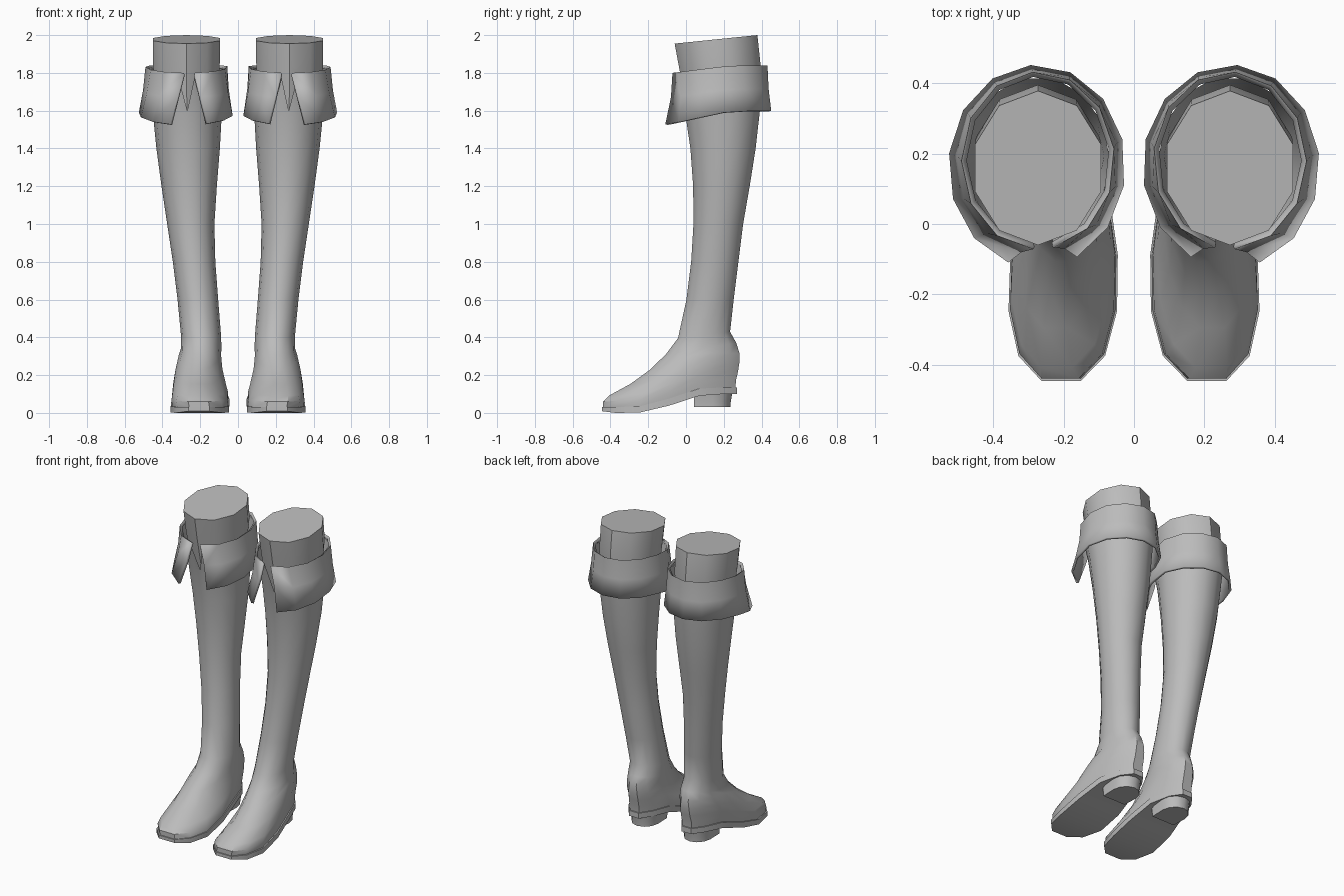
import bpy, bmesh, math

if "Cube" in bpy.data.objects:
    bpy.data.objects.remove(bpy.data.objects["Cube"])

N = 14  # sides of the boot

grey = bpy.data.materials.new("boot_grey")
grey.diffuse_color = (0.5, 0.5, 0.5, 1)
grey.use_nodes = True
grey.node_tree.nodes["Principled BSDF"].inputs["Base Color"].default_value = grey.diffuse_color


def lerp(a, b, t):
    return a + (b - a) * t


def profile(points, y):
    """Piecewise linear height along the length of the foot."""
    if y <= points[0][0]:
        return points[0][1]
    for (ya, za), (yb, zb) in zip(points, points[1:]):
        if y <= yb:
            return lerp(za, zb, (y - ya) / (yb - ya))
    return points[-1][1]


SOLE_TOP = [(-0.45, 0.03), (-0.2, 0.035), (0.03, 0.12), (0.1, 0.135), (0.3, 0.135)]
SOLE_BASE = [(-0.45, 0.01), (-0.4, 0.0), (-0.2, 0.002), (0.03, 0.078), (0.1, 0.1), (0.3, 0.1)]


def ring(yf, yb, xf, xb, wf, wb, zf, zb, base=None, n=N, half=0.5, power=1.0):
    """Closed loop from front yf to back yb; centre, width and height run front to back."""
    pts = []
    for i in range(n):
        t = 2 * math.pi * (i + half) / n
        s = 0.5 - 0.5 * math.cos(t) / math.cos(math.pi * half / n)
        side = math.copysign(abs(math.sin(t)) ** power, math.sin(t))
        y = lerp(yf, yb, s)
        z = lerp(zf, zb, s) + (profile(base, y) if base else 0)
        pts.append((lerp(xf, xb, s) + side * lerp(wf, wb, s), y, z))
    return pts


def tube(yf, yb, xi, xo, zf, zb, **kw):
    c, w = (xi + xo) / 2, (xo - xi) / 2
    return ring(yf, yb, c, c, w, w, zf, zb, **kw)


def finish(name, bm, thickness=0.0):
    bmesh.ops.recalc_face_normals(bm, faces=bm.faces)
    mesh = bpy.data.meshes.new(name)
    bm.to_mesh(mesh)
    bm.free()
    mesh.materials.append(grey)
    ob = bpy.data.objects.new(name, mesh)
    bpy.context.collection.objects.link(ob)
    bpy.ops.object.select_all(action='DESELECT')
    ob.select_set(True)
    bpy.context.view_layer.objects.active = ob
    bpy.ops.object.shade_smooth_by_angle(angle=math.radians(38))
    if thickness:
        mod = ob.modifiers.new("thickness", 'SOLIDIFY')
        mod.thickness = thickness
        mod.offset = -1
    ob.modifiers.new("pair", 'MIRROR')
    return ob


def loft(rings, closed=True, cap_start=False, cap_end=False):
    bm = bmesh.new()
    loops = [[bm.verts.new(p) for p in r] for r in rings]
    for a, b in zip(loops, loops[1:]):
        n = len(a)
        for i in range(n if closed else n - 1):
            j = (i + 1) % n
            bm.faces.new((a[i], a[j], b[j], b[i]))
    if cap_start:
        bm.faces.new(loops[0])
    if cap_end:
        bm.faces.new(loops[-1])
    return bm, loops


# Boot upper: foot rings follow the sole, then the shaft rises
foot = [
    ring(-0.445, 0.268, 0.205, 0.19, 0.18, 0.112, 0, 0, SOLE_TOP, power=0.8),
    ring(-0.445, 0.272, 0.21, 0.19, 0.178, 0.115, 0.03, 0.04, SOLE_TOP, power=0.8),
    ring(-0.415, 0.282, 0.22, 0.188, 0.16, 0.118, 0.06, 0.085, SOLE_TOP, power=0.85),
    ring(-0.30, 0.288, 0.225, 0.188, 0.128, 0.12, 0.12, 0.13, SOLE_TOP, power=0.9),
    ring(-0.195, 0.288, 0.215, 0.188, 0.108, 0.115, 0.19, 0.18, SOLE_TOP),
    ring(-0.11, 0.27, 0.20, 0.19, 0.105, 0.11, 0.31, 0.37),
]
shaft = [
    tube(-0.045, 0.236, 0.09, 0.302, 0.395, 0.43),
    tube(0.0, 0.255, 0.105, 0.32, 0.6, 0.6),
    tube(0.025, 0.28, 0.12, 0.345, 0.8, 0.8),
    tube(0.037, 0.305, 0.125, 0.375, 1.0, 1.0),
    tube(0.035, 0.34, 0.112, 0.405, 1.2, 1.2),
    tube(0.02, 0.372, 0.096, 0.432, 1.4, 1.4),
    tube(-0.01, 0.395, 0.085, 0.452, 1.6, 1.6),
    tube(-0.055, 0.418, 0.068, 0.477, 1.79, 1.825),
]
bm, loops = loft(foot + shaft)
# V slit at the top front of the shaft
a0, a1, b0, b1 = loops[-2][-1], loops[-2][0], loops[-1][-1], loops[-1][0]
bm.faces.remove(next(f for f in bm.faces if {a0, a1, b0, b1} == set(f.verts)))
mid = bm.verts.new((a0.co + a1.co) / 2)
bm.faces.new((a0, mid, b0))
bm.faces.new((mid, a1, b1))
finish("boot_upper", bm)

# Leg filling the boot, with a flat slanted top
bm, _ = loft([
    tube(0.02, 0.37, 0.11, 0.43, 1.55, 1.55, n=10, half=0),
    tube(-0.035, 0.395, 0.088, 0.458, 1.82, 1.84, n=10, half=0),
    tube(-0.06, 0.378, 0.085, 0.46, 1.955, 2.0, n=10, half=0),
], cap_start=True, cap_end=True)
finish("leg", bm)


# Folded cuff, open at the front with the gap widening downwards
def cuff_ring(yf, yb, xi, xo, zf, zb, gap, n=13):
    pts = []
    for i in range(n):
        t = -0.07 + lerp(gap, 2 * math.pi - gap, i / (n - 1))
        s = 0.5 - 0.5 * math.cos(t)
        # height settles towards the back level by the sides
        z = lerp(zf, zb, min(1, s * 1.6))
        pts.append(((xi + xo) / 2 + math.sin(t) * (xo - xi) / 2, lerp(yf, yb, s), z))
    return pts


bm, _ = loft([
    cuff_ring(-0.055, 0.418, 0.07, 0.475, 1.79, 1.83, 0.13),
    cuff_ring(-0.072, 0.432, 0.055, 0.49, 1.80, 1.84, 0.13),
    cuff_ring(-0.085, 0.438, 0.044, 0.503, 1.67, 1.715, 0.27),
    cuff_ring(-0.125, 0.452, 0.024, 0.527, 1.525, 1.598, 0.40),
], closed=False)
finish("cuff", bm, 0.016)

# Sole, bent up under the arch
outline = (-0.452, 0.276, 0.207, 0.19, 0.187, 0.118, 0, 0)
bm, _ = loft([ring(*outline, SOLE_BASE, power=0.8), ring(*outline, SOLE_TOP, power=0.8)],
             cap_start=True, cap_end=True)
bmesh.ops.triangulate(bm, faces=[f for f in bm.faces if len(f.verts) > 4])
finish("sole", bm)


# Heel block: flat front, rounded back
def heel_ring(z, grow):
    pts = [(0.19 - 0.082 - grow, 0.042), (0.19 + 0.082 + grow, 0.042)]
    for i in range(7):
        t = math.pi * i / 6
        pts.append((0.19 + (0.085 + grow) * math.cos(t), 0.14 + (0.095 + grow) * math.sin(t)))
    return [(x, y, z) for x, y in pts]


bm, _ = loft([heel_ring(0.03, 0), heel_ring(0.06, 0.002), heel_ring(0.115, 0.012)],
             cap_start=True, cap_end=True)
finish("heel", bm)
